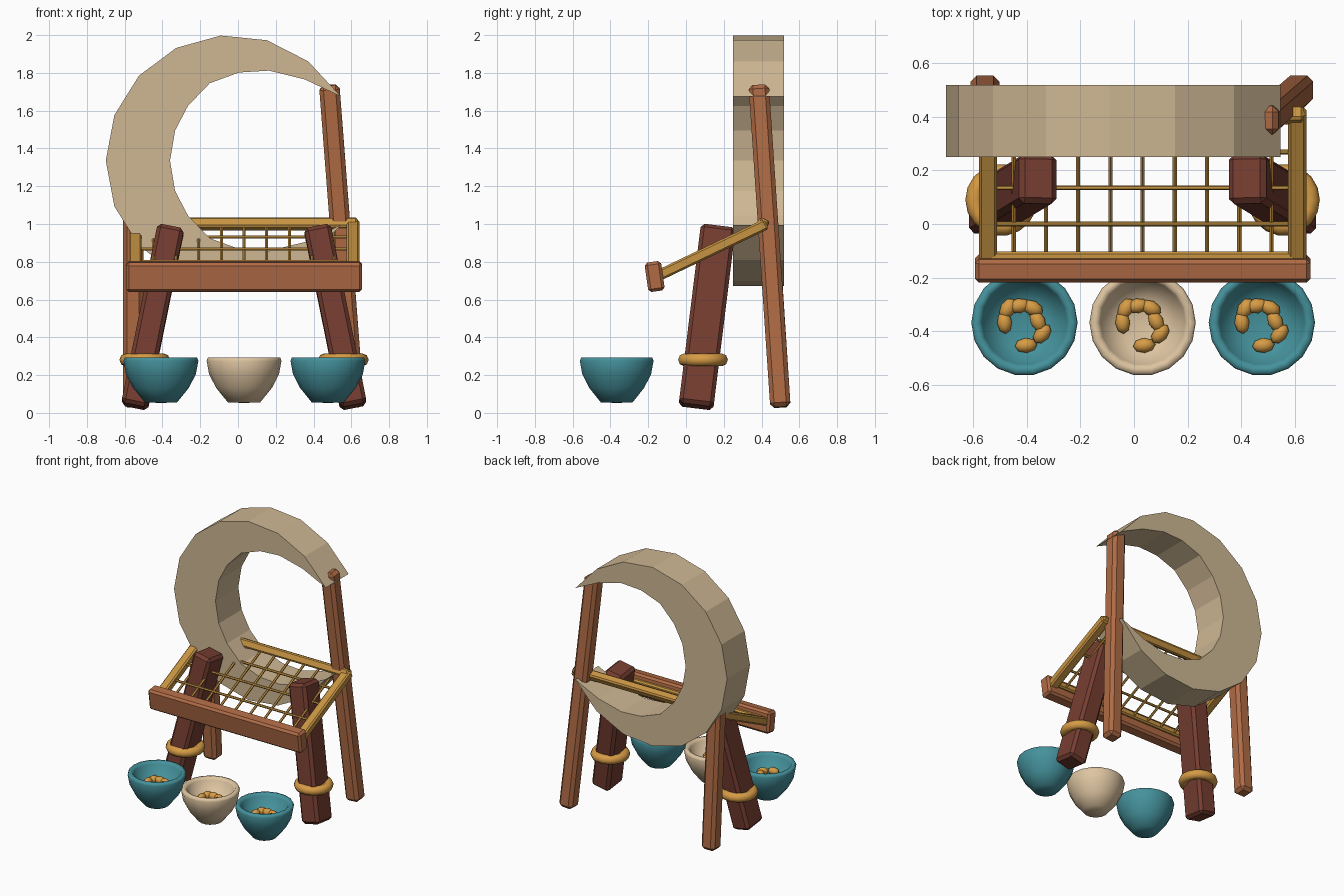
import bpy, bmesh, math
from mathutils import Vector, Matrix

if "Cube" in bpy.data.objects:
    bpy.data.objects.remove(bpy.data.objects["Cube"])

CX = 0.032  # symmetry line of the stand


def material(name, srgb):
    m = bpy.data.materials.new(name)
    lin = [((c + 0.055) / 1.055) ** 2.4 for c in srgb]
    m.diffuse_color = (*lin, 1)
    m.use_nodes = True
    m.node_tree.nodes["Principled BSDF"].inputs["Base Color"].default_value = m.diffuse_color
    return m


DARK = material("dark wood", (0.46, 0.24, 0.19))
WOOD = material("red brown wood", (0.69, 0.42, 0.27))
RAIL = material("golden wood", (0.78, 0.58, 0.26))
GOLD = material("gold", (0.84, 0.61, 0.27))
CANVAS = material("canvas", (0.81, 0.72, 0.58))
TEAL = material("teal glaze", (0.27, 0.57, 0.61))
CREAM = material("cream glaze", (0.87, 0.77, 0.63))


def finish(bm, name, mat, smooth=False):
    bmesh.ops.recalc_face_normals(bm, faces=bm.faces)
    me = bpy.data.meshes.new(name)
    bm.to_mesh(me)
    bm.free()
    me.materials.append(mat)
    for p in me.polygons:
        p.use_smooth = smooth
    ob = bpy.data.objects.new(name, me)
    bpy.context.collection.objects.link(ob)
    return ob


def frame(a, b, side):
    """Matrix at the middle of a-b, z along a-b and x near 'side'."""
    a, b = Vector(a), Vector(b)
    z = (b - a).normalized()
    x = Vector(side)
    x = (x - z * x.dot(z)).normalized()
    m = Matrix((x, z.cross(x), z)).transposed().to_4x4()
    m.translation = (a + b) / 2
    return m, (b - a).length


def beam(name, a, b, w, d, mat, bevel=0.015, side=(1, 0, 0)):
    m, length = frame(a, b, side)
    bm = bmesh.new()
    bmesh.ops.create_cube(bm, size=1)
    bmesh.ops.scale(bm, vec=(w, d, length), verts=bm.verts)
    bmesh.ops.bevel(bm, geom=bm.edges[:], offset=bevel, segments=1, affect='EDGES')
    bm.transform(m)
    return finish(bm, name, mat)


def rope(name, a, b, side=(1, 0, 0), r=0.009):
    m, length = frame(a, b, side)
    bm = bmesh.new()
    bmesh.ops.create_cone(bm, cap_ends=True, segments=6, radius1=r, radius2=r, depth=length)
    bm.transform(m)
    return finish(bm, name, RAIL)


def lathe(bm, rings, n):
    """Spin (radius, z) points; zero radius becomes a pole."""
    loops = []
    for r, z in rings:
        k = n if r > 0 else 1
        loops.append([bm.verts.new((r * math.cos(2 * math.pi * i / n),
                                    r * math.sin(2 * math.pi * i / n), z)) for i in range(k)])
    for p, q in zip(loops, loops[1:]):
        for i in range(n):
            j = (i + 1) % n
            vs = [p[i % len(p)], p[j % len(p)], q[j % len(q)], q[i % len(q)]]
            bm.faces.new(list(dict.fromkeys(vs)))


# Crescent: outer arc and a flatter inner curve, extruded along y
MZ = 1.335
outer = []
for i in range(15):
    t = math.radians(31 + 298 * i / 14)
    outer.append((-0.035 + 0.665 * math.cos(t), MZ + 0.665 * math.sin(t)))
outer[0] = (0.545, 1.675)
outer[-1] = (0.545, 2 * MZ - 1.675)
half = [(0.355, 0.43), (0.165, 0.477), (0.005, 0.467), (-0.15, 0.41), (-0.265, 0.29), (-0.333, 0.16)]
inner = [(x, MZ + h) for x, h in half] + [(-0.36, MZ)] + [(x, MZ - h) for x, h in reversed(half)]
inner = [outer[0]] + inner + [outer[-1]]
bm = bmesh.new()
rows = []
for y in (0.25, 0.518):
    o = [bm.verts.new((x, y, z)) for x, z in outer]
    n = [o[0]] + [bm.verts.new((x, y, z)) for x, z in inner[1:-1]] + [o[-1]]
    rows.append((o, n))
    for i in range(14):
        bm.faces.new(list(dict.fromkeys([o[i], o[i + 1], n[i + 1], n[i]])))
for k in (0, 1):
    a, b = rows[0][k], rows[1][k]
    for i in range(14):
        bm.faces.new([a[i], a[i + 1], b[i + 1], b[i]])
finish(bm, "crescent_canopy", CANVAS)

# Thick front legs with gold rings, and side rails
for tag, s in (("left", -1), ("right", 1)):
    beam(tag + "_front_leg", (CX + s * 0.58, 0.053, 0.034), (CX + s * 0.387, 0.17, 0.982),
         0.143, 0.185, DARK, 0.02)
    bm = bmesh.new()
    N, M = 18, 8
    g = [[bm.verts.new(((0.1 + 0.034 * math.cos(2 * math.pi * j / M)) * math.cos(2 * math.pi * i / N),
                        (0.1 + 0.034 * math.cos(2 * math.pi * j / M)) * math.sin(2 * math.pi * i / N),
                        0.034 * math.sin(2 * math.pi * j / M))) for j in range(M)] for i in range(N)]
    for i in range(N):
        for j in range(M):
            bm.faces.new([g[i][j], g[i - 1][j], g[i - 1][j - 1], g[i][j - 1]])
    bm.transform(Matrix.Translation((CX + s * 0.526, 0.09, 0.281)))
    finish(bm, tag + "_leg_ring", GOLD, True)
    beam(tag + "_side_rail", (CX + s * 0.576, -0.16, 0.72), (CX + s * 0.576, 0.425, 1.0),
         0.068, 0.058, RAIL, 0.01)

# Slim back posts: the right one holds the crescent's upper tip
beam("right_back_post", (0.615, 0.5, 0.03), (0.483, 0.385, 1.735), 0.108, 0.108, WOOD, 0.022)
beam("left_back_post", (-0.555, 0.5, 0.03), (-0.555, 0.43, 1.1), 0.108, 0.108, WOOD, 0.022)

# Front bar, front and back rails of the bed
bar = beam("front_bar", (CX - 0.625, 0, 0), (CX + 0.625, 0, 0), 0.157, 0.088, WOOD, 0.015, (0, 0, 1))
bar.location = (0, -0.166, 0.722)
bar.rotation_euler = (0.14, 0, 0)
beam("front_rail", (CX - 0.57, -0.127, 0.745), (CX + 0.57, -0.127, 0.745), 0.05, 0.05, RAIL, 0.01, (0, 0, 1))
beam("back_rail", (CX - 0.59, 0.405, 1.0), (CX + 0.6, 0.405, 1.0), 0.058, 0.058, RAIL, 0.01, (0, 0.45, 0.9))


def bed(y):
    return 0.735 + 0.485 * (y + 0.12)


# Rope lattice
for i in range(9):
    x = CX + 0.12 * (i - 4)
    rope("long_rope_%d" % i, (x, -0.13, bed(-0.13)), (x, 0.4, bed(0.4)))
for i, y in enumerate((0.0, 0.135, 0.268)):
    rope("cross_rope_%d" % i, (CX - 0.57, y, bed(y) + 0.008), (CX + 0.57, y, bed(y) + 0.008), (0, 0, 1))

# Bowls, each with the same seven nuts
profile = [(0, 0.053), (0.085, 0.055), (0.148, 0.133), (0.185, 0.205), (0.198, 0.275), (0.192, 0.292),
           (0.168, 0.292), (0.158, 0.275), (0.125, 0.2), (0.07, 0.18), (0, 0.178)]
nuts = [(-0.074, 0.0, 95), (-0.062, 0.052, 60), (-0.02, 0.062, 10), (0.03, 0.054, -25),
        (0.05, 0.005, -65), (0.066, -0.042, 50), (0.006, -0.085, 5)]
for tag, x, mat in (("left", -0.408, TEAL), ("middle", 0.032, CREAM), ("right", 0.476, TEAL)):
    bm = bmesh.new()
    lathe(bm, profile, 18)
    bm.transform(Matrix.Translation((x, -0.367, 0)))
    finish(bm, tag + "_bowl", mat, True)
    bm = bmesh.new()
    for nx, ny, ang in nuts:
        m = (Matrix.Translation((x + nx, -0.367 + ny, 0.2)) @ Matrix.Rotation(math.radians(ang), 4, 'Z')
             @ Matrix.Diagonal((0.042, 0.028, 0.026, 1)))
        bmesh.ops.create_uvsphere(bm, u_segments=8, v_segments=6, radius=1, matrix=m)
    finish(bm, tag + "_bowl_nuts", GOLD, True)
